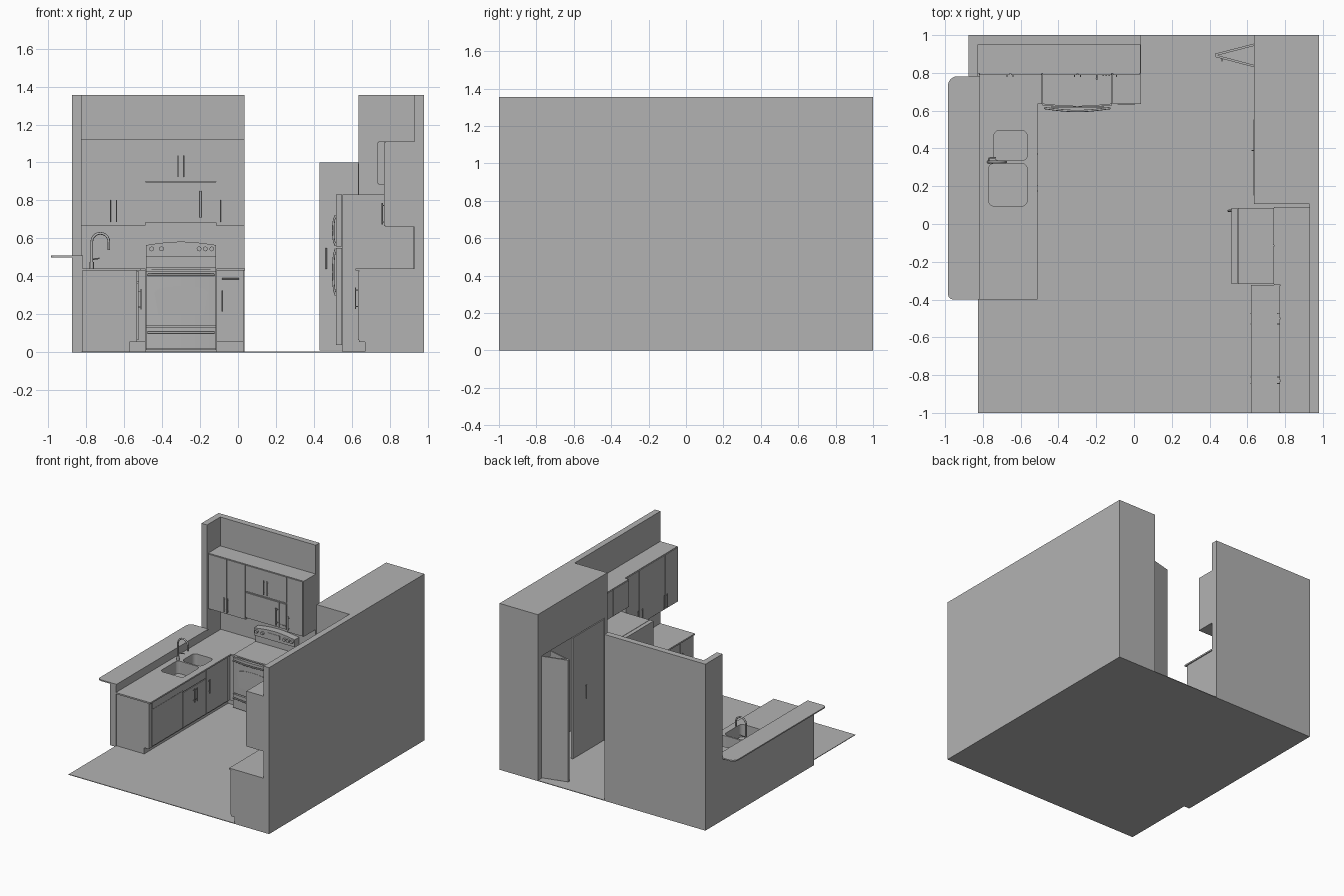
import bpy, bmesh, math
from mathutils import Vector

if "Cube" in bpy.data.objects:
    bpy.data.objects.remove(bpy.data.objects["Cube"])

grey = bpy.data.materials.new("plain grey")
grey.diffuse_color = (0.45, 0.45, 0.45, 1)
grey.use_nodes = True
grey.node_tree.nodes["Principled BSDF"].inputs["Base Color"].default_value = grey.diffuse_color


def finish(name, bm):
    bmesh.ops.recalc_face_normals(bm, faces=bm.faces)
    me = bpy.data.meshes.new(name)
    bm.to_mesh(me)
    bm.free()
    me.materials.append(grey)
    ob = bpy.data.objects.new(name, me)
    bpy.context.collection.objects.link(ob)
    return ob


def prism(name, pts, lo, hi, axis="z"):
    """Extrude a polygon along z (points are x, y) or along y (points are x, z)."""
    bm = bmesh.new()
    place = (lambda p: (p[0], p[1], lo)) if axis == "z" else (lambda p: (p[0], lo, p[1]))
    face = bm.faces.new([bm.verts.new(place(p)) for p in pts])
    ext = bmesh.ops.extrude_face_region(bm, geom=[face])
    vs = [v for v in ext["geom"] if isinstance(v, bmesh.types.BMVert)]
    bmesh.ops.translate(bm, verts=vs, vec=(0, 0, hi - lo) if axis == "z" else (0, hi - lo, 0))
    return finish(name, bm)


def box(name, x0, x1, y0, y1, z0, z1):
    return prism(name, [(x0, y0), (x1, y0), (x1, y1), (x0, y1)], z0, z1)


def rounded(x0, x1, y0, y1, radii):
    """Rectangle outline with a radius per corner, starting lower left, anticlockwise."""
    pts = []
    corners = [(x0, y0, 1, 1), (x1, y0, -1, 1), (x1, y1, -1, -1), (x0, y1, 1, -1)]
    for i, ((x, y, sx, sy), r) in enumerate(zip(corners, radii)):
        if r == 0:
            pts.append((x, y))
            continue
        for k in range(7):
            a = math.pi + i * math.pi / 2 + k * math.pi / 12
            pts.append((x + sx * r + r * math.cos(a), y + sy * r + r * math.sin(a)))
    return pts


def tube(name, pts, r):
    cu = bpy.data.curves.new(name, "CURVE")
    cu.dimensions = "3D"
    cu.bevel_depth = r
    cu.bevel_resolution = 2
    cu.use_fill_caps = True
    sp = cu.splines.new("POLY")
    sp.points.add(len(pts) - 1)
    for p, q in zip(sp.points, pts):
        p.co = (*q, 1)
        p.radius = 1
    cu.materials.append(grey)
    ob = bpy.data.objects.new(name, cu)
    bpy.context.collection.objects.link(ob)
    return ob


def handle(name, base, out, along, length, r=0.003, gap=0.014):
    """Straight bar pull standing off a door."""
    b, o, a = Vector(base), Vector(out), Vector(along)
    tube(name, [b + o * gap - a * length / 2, b + o * gap + a * length / 2], r)
    for s in (-0.38, 0.38):
        tube(name + "_post", [b + a * length * s, b + a * length * s + o * gap], r * 0.8)


def doors_x(name, x, sign, edges, z0, z1, g=0.003, t=0.006):
    """Row of door plates on a face looking along x."""
    for a, b in zip(edges, edges[1:]):
        box(name, min(x, x + sign * t), max(x, x + sign * t), a + g, b - g, z0, z1)


def doors_y(name, y, edges, z0, z1, g=0.003, t=0.006):
    """Row of door plates on a face looking towards the front."""
    for a, b in zip(edges, edges[1:]):
        box(name, a + g, b - g, y - t, y, z0, z1)


UP = (0, 0, 1)
PX, NX, NY = (1, 0, 0), (-1, 0, 0), (0, -1, 0)
H = 1.355

# Floor and walls
box("floor", -0.825, 0.98, -1, 1, 0, 0.005)
box("back_wall", -0.875, 0.035, 0.95, 1, 0, H)
box("corner_wall", -0.875, -0.825, 0.78, 0.95, 0, H)
box("half_wall", -0.875, -0.82, -0.4, 0.78, 0, 0.5)
box("right_wall", 0.93, 0.98, -1, 1, 0, H)
prism("bar_top", rounded(-0.985, -0.815, -0.4, 0.782, (0.03, 0, 0, 0.05)), 0.5, 0.51)

# Closet with folding doors
box("closet_side", 0.635, 0.93, 0.105, 0.145, 0, H)
box("closet_end", 0.635, 0.93, 0.955, 1, 0, H)
box("closet_header", 0.635, 0.67, 0.145, 0.955, 1.0, H)
box("closet_top", 0.67, 0.93, 0.145, 0.955, H - 0.03, H)
doors_x("closed_leaf", 0.646, -1, (0.15, 0.352, 0.555), 0.01, 0.995, 0.001, 0.014)
prism("folded_leaf_back", [(0.635, 0.955), (0.43, 0.902), (0.432, 0.89), (0.637, 0.943)], 0.01, 1.0)
prism("folded_leaf_front", [(0.635, 0.83), (0.43, 0.884), (0.432, 0.896), (0.637, 0.842)], 0.01, 1.0)
handle("closet_pull", (0.632, 0.39, 0.5), NX, UP, 0.11, gap=0.008)
handle("folded_pull", (0.465, 0.875, 0.495), NY, UP, 0.11, gap=0.012)

# Left run: base cabinets, counter and sink
left_base = box("left_base", -0.82, -0.531, -0.39, 0.95, 0.055, 0.43)
box("left_toe", -0.82, -0.572, -0.39, 0.95, 0, 0.055)
box("corner_filler", -0.531, -0.487, 0.655, 0.95, 0.055, 0.43)
box("corner_toe", -0.572, -0.487, 0.69, 0.95, 0, 0.055)
counter = prism("left_counter", [(-0.82, -0.4), (-0.51, -0.4), (-0.51, 0.635), (-0.487, 0.635),
                                 (-0.487, 0.95), (-0.82, 0.95)], 0.43, 0.442)
for n, (x0, y0, y1) in enumerate([(-0.77, 0.095, 0.32), (-0.742, 0.335, 0.495)]):
    cut = prism("basin_cutter", rounded(x0, -0.565, y0, y1, [0.03] * 4), 0.34, 0.5)
    cut.hide_render = True
    cut.display_type = "WIRE"
    for ob in (left_base, counter):
        m = ob.modifiers.new("basin", "BOOLEAN")
        m.operation, m.object, m.solver = "DIFFERENCE", cut, "EXACT"

# Dishwasher, sink doors and corner door
doors_x("dishwasher_door", -0.531, 1, (-0.36, 0.04), 0.065, 0.365)
doors_x("dishwasher_panel", -0.531, 1, (-0.36, 0.04), 0.37, 0.425, t=0.01)
doors_x("sink_door", -0.531, 1, (0.04, 0.19, 0.34), 0.065, 0.35)
doors_x("sink_panel", -0.531, 1, (0.04, 0.34), 0.357, 0.425)
doors_x("corner_door", -0.531, 1, (0.34, 0.62), 0.065, 0.425)
for y in (0.175, 0.205, 0.37):
    handle("base_pull", (-0.525, y, 0.28), PX, UP, 0.11)

# Faucet
arch = [(-0.725 - 0.045 * math.cos(k * math.pi / 10), 0.328, 0.582 + 0.045 * math.sin(k * math.pi / 10))
        for k in range(11)]
tube("faucet", [(-0.77, 0.328, 0.44)] + arch + [(-0.68, 0.328, 0.54)], 0.007)
tube("faucet_base", [(-0.77, 0.328, 0.44), (-0.77, 0.328, 0.475)], 0.011)
tube("faucet_lever", [(-0.77, 0.328, 0.485), (-0.768, 0.35, 0.49), (-0.73, 0.352, 0.495)], 0.004)

# Right part of the back run
box("back_base", -0.113, 0.03, 0.655, 0.95, 0.055, 0.43)
box("back_toe", -0.113, 0.03, 0.69, 0.95, 0, 0.055)
box("back_counter", -0.113, 0.038, 0.635, 0.95, 0.43, 0.442)
doors_y("back_drawer", 0.655, (-0.113, 0.03), 0.35, 0.425)
doors_y("back_door", 0.655, (-0.113, 0.03), 0.065, 0.343)
handle("back_pull", (-0.085, 0.649, 0.27), NY, UP, 0.11)
handle("drawer_pull", (-0.04, 0.649, 0.388), NY, PX, 0.09)

# Range: body, bowed door, drawer, console and knobs
RX0, RX1 = -0.484, -0.116
RC = (RX0 + RX1) / 2


def bowed(y, depth):
    return [(RX0 + (RX1 - RX0) * k / 10, y - depth * math.sin(math.pi * k / 10)) for k in range(11)]


box("range_body", RX0, RX1, 0.64, 0.95, 0.012, 0.436)
prism("cooktop", bowed(0.635, 0.012) + [(RX1, 0.95), (RX0, 0.95)], 0.436, 0.447)
prism("oven_door", bowed(0.628, 0.01) + [(RX1, 0.64), (RX0, 0.64)], 0.14, 0.425)
prism("range_drawer", bowed(0.628, 0.01) + [(RX1, 0.64), (RX0, 0.64)], 0.02, 0.13)
for z in (0.408, 0.105):
    tube("range_handle", [(x * 0.95 + RC * 0.05, y - 0.008, z) for x, y in bowed(0.622, 0.016)], 0.006)
arc = [(RC + 0.14 * math.cos(k * math.pi / 10), 0.315 + 0.035 * math.sin(k * math.pi / 10)) for k in range(11)]
prism("oven_window", [(RC - 0.12, 0.2), (RC + 0.12, 0.2)] + arc, 0.617, 0.622, "y")
box("range_riser", RX0, RX1, 0.915, 0.95, 0.447, 0.51)
top = [(RX1 - (RX1 - RX0) * k / 10, 0.565 + 0.018 * math.sin(math.pi * k / 10)) for k in range(11)]
prism("range_console", [(RX0, 0.505), (RX1, 0.505)] + top, 0.895, 0.95, "y")
for x in (-0.455, -0.403, -0.205, -0.172, -0.138):
    tube("knob", [(x, 0.895, 0.545), (x, 0.878, 0.545)], 0.013)
box("console_display", -0.36, -0.25, 0.892, 0.896, 0.53, 0.56)

# Upper cabinets and microwave on the back wall
box("upper_left", -0.825, -0.488, 0.796, 0.95, 0.668, 1.12)
box("upper_middle", -0.488, -0.115, 0.796, 0.95, 0.9, 1.12)
box("upper_right", -0.115, 0.035, 0.796, 0.95, 0.668, 1.12)
doors_y("upper_left_door", 0.796, (-0.82, -0.655, -0.488), 0.672, 1.115)
doors_y("upper_middle_door", 0.796, (-0.488, -0.3, -0.115), 0.905, 1.115)
doors_y("upper_right_door", 0.796, (-0.115, 0.032), 0.672, 1.115)
for x, z in ((-0.672, 0.745), (-0.64, 0.745), (-0.316, 0.98), (-0.284, 0.98), (-0.093, 0.745)):
    handle("upper_pull", (x, 0.79, z), NY, UP, 0.115, gap=0.01)
box("microwave", -0.486, -0.117, 0.794, 0.95, 0.685, 0.898)
doors_y("microwave_door", 0.794, (-0.486, -0.18), 0.692, 0.893)
doors_y("microwave_panel", 0.794, (-0.18, -0.117), 0.692, 0.893)
handle("microwave_pull", (-0.197, 0.788, 0.78), NY, UP, 0.14, r=0.006, gap=0.02)
for k in range(3):
    box("microwave_button", -0.168 + k * 0.016, -0.158 + k * 0.016, 0.784, 0.789, 0.712, 0.72)

# Cabinets on the right wall
box("right_base", 0.637, 0.93, -1, -0.322, 0.055, 0.43)
box("right_toe", 0.67, 0.93, -1, -0.322, 0, 0.055)
box("right_counter", 0.62, 0.93, -1, -0.322, 0.43, 0.442)
box("right_upper", 0.776, 0.93, -1, -0.322, 0.66, 1.11)
box("fridge_upper", 0.741, 0.93, -0.322, 0.09, 0.885, 1.11)
edges = (-1, -0.83, -0.5, -0.322)
doors_x("right_base_door", 0.637, -1, edges, 0.065, 0.425)
doors_x("right_upper_door", 0.776, -1, edges, 0.665, 1.105)
doors_x("fridge_upper_door", 0.741, -1, (-0.32, -0.115, 0.088), 0.89, 1.105)
for y in (-0.845, -0.81, -0.53, -0.475):
    handle("right_base_pull", (0.631, y, 0.285), NX, UP, 0.115, gap=0.012)
    handle("right_upper_pull", (0.77, y, 0.73), NX, UP, 0.115, gap=0.01)

# Fridge with two doors and bowed handles
box("fridge_body", 0.55, 0.925, -0.318, 0.085, 0, 0.832)
for z0, z1 in ((0.04, 0.55), (0.558, 0.832)):
    box("fridge_door", 0.515, 0.547, -0.318, 0.085, z0, z1)
for z0, z1 in ((0.3, 0.545), (0.563, 0.72)):
    tube("fridge_handle", [(0.515 - 0.014 * math.sin(math.pi * k / 8) ** 0.5 if 0 < k < 8 else 0.515, 0.07,
                            z0 + (z1 - z0) * k / 8) for k in range(9)], 0.006)
